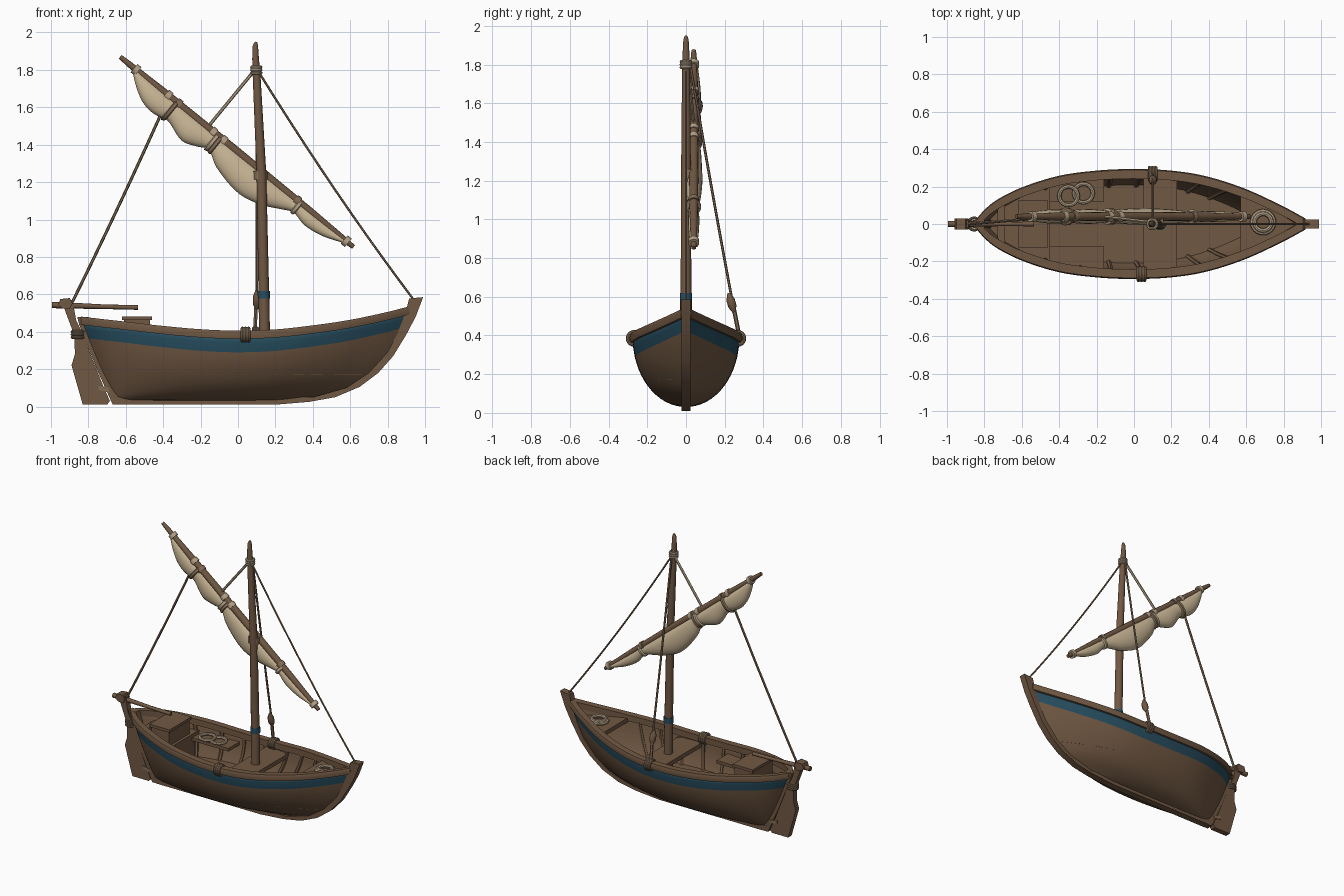
import bpy, bmesh
from math import sin, cos, pi, sqrt, radians
from mathutils import Vector as V

if "Cube" in bpy.data.objects:
    bpy.data.objects.remove(bpy.data.objects["Cube"])


def material(name, rgb):
    m = bpy.data.materials.new(name)
    m.use_nodes = True
    m.diffuse_color = (*rgb, 1)
    bsdf = m.node_tree.nodes["Principled BSDF"]
    bsdf.inputs["Base Color"].default_value = (*rgb, 1)
    bsdf.inputs["Roughness"].default_value = 0.8
    return m


WOOD = material("brown wood", (0.165, 0.098, 0.056))
BLUE = material("faded blue paint", (0.02, 0.075, 0.115))
SAIL = material("cream canvas", (0.60, 0.48, 0.31))
ROPE = material("pale rope", (0.47, 0.37, 0.25))
DARK = material("tarred rope", (0.23, 0.155, 0.095))
parts = []


def finish(name, bm, *mats):
    me = bpy.data.meshes.new(name)
    bm.to_mesh(me)
    bm.free()
    ob = bpy.data.objects.new(name, me)
    bpy.context.collection.objects.link(ob)
    for m in mats:
        me.materials.append(m)
    parts.append(ob)
    return ob


def curve_at(table, x):
    """Smooth interpolation through (x, value) pairs."""
    x = min(max(x, table[0][0]), table[-1][0])
    n = len(table) - 1
    i = next(k for k in range(n) if x <= table[k + 1][0])

    def slope(k):
        a, b = table[max(k - 1, 0)], table[min(k + 1, n)]
        return (b[1] - a[1]) / (b[0] - a[0])
    (x0, y0), (x1, y1) = table[i], table[i + 1]
    h, t = x1 - x0, (x - x0) / (x1 - x0)
    return (y0 * (1 + 2 * t) * (1 - t) ** 2 + y1 * t * t * (3 - 2 * t)
            + h * slope(i) * t * (1 - t) ** 2 - h * slope(i + 1) * t * t * (1 - t))


def loft(name, rings, mat):
    """Closed, capped skin through equal rings of points."""
    bm = bmesh.new()
    vs = [[bm.verts.new(p) for p in ring] for ring in rings]
    n = len(vs[0])
    for a, b in zip(vs, vs[1:]):
        for k in range(n):
            bm.faces.new((a[k], a[(k + 1) % n], b[(k + 1) % n], b[k]))
    bm.faces.new(vs[0])
    bm.faces.new(vs[-1])
    bmesh.ops.recalc_face_normals(bm, faces=bm.faces)
    return finish(name, bm, mat)


def tube(name, pts, radii, mat, sides=10):
    pts = [V(p) for p in pts]
    if not isinstance(radii, (list, tuple)):
        radii = [radii] * len(pts)
    spans = [max(p[k] for p in pts) - min(p[k] for p in pts) for k in range(3)]
    ref = V([float(k == spans.index(min(spans))) for k in range(3)])
    rings = []
    for i, p in enumerate(pts):
        d = pts[min(i + 1, len(pts) - 1)] - pts[max(i - 1, 0)]
        u = d.cross(ref).normalized()
        w = d.cross(u).normalized()
        rings.append([p + radii[i] * (u * cos(2 * pi * k / sides) + w * sin(2 * pi * k / sides))
                      for k in range(sides)])
    return loft(name, rings, mat)


def rope(name, a, b, r, sag=0.0, mat=DARK):
    a, b = V(a), V(b)
    pts = [a.lerp(b, i / 10) - V((0, 0, sag * 4 * (i / 10) * (1 - i / 10))) for i in range(11)]
    return tube(name, pts, r, mat, 6)


def prism(name, outline, half, mat, y=0.0):
    return loft(name, [[V((x, y + s * half, z)) for x, z in outline] for s in (-1, 1)], mat)


def coil(name, loc, major, minor, mat, rot=(0, 0, 0)):
    bpy.ops.mesh.primitive_torus_add(location=loc, rotation=rot, major_radius=major, minor_radius=minor,
                                     major_segments=24, minor_segments=8)
    ob = bpy.context.object
    ob.name = name
    ob.data.materials.append(mat)
    parts.append(ob)


# Hull lines: stem and stern rake by height, sheer and breadth by length
STEM = [(.03, .32), (.1, .6), (.2, .74), (.3, .82), (.4, .87), (.53, .92)]
STERN = [(.03, -.66), (.2, -.74), (.45, -.84)]
SHEER = [(0, .465), (.14, .437), (.25, .415), (.37, .397), (.48, .39), (.6, .396), (.71, .416),
         (.83, .447), (.94, .49), (1, .52)]
BEAM = [(0, .012), (.03, .07), (.07, .12), (.14, .18), (.25, .24), (.37, .268), (.48, .276), (.6, .268),
        (.71, .238), (.83, .17), (.94, .075), (1, .012)]
KEEL_Z, BAND = .03, .1


def hull_point(s, z):
    top = curve_at(SHEER, s)
    c = 1 - (z - KEEL_Z) / (top - KEEL_Z)
    a, b = curve_at(STERN, z), curve_at(STEM, z)
    return V((a + (b - a) * s, curve_at(BEAM, s) * sqrt(max(0, 1 - c * c)), z))


def half_beam(x, z):
    a, b = curve_at(STERN, z), curve_at(STEM, z)
    return hull_point(min(max((x - a) / (b - a), 0), 1), z).y


# Hull shell with painted band
N, M = 48, 12
bm = bmesh.new()
grid = []
for i in range(N + 1):
    s = (1 - cos(pi * i / N)) / 2
    top = curve_at(SHEER, s)
    zs = [KEEL_Z + (top - BAND - KEEL_Z) * (k / M) ** 1.6 for k in range(M + 1)] + [top - BAND / 2, top]
    side = [hull_point(s, z) for z in zs]
    row = [V((p.x, -p.y, p.z)) for p in reversed(side[1:])] + side
    grid.append([bm.verts.new(p) for p in row])
last = len(grid[0]) - 1
for a, b in zip(grid, grid[1:]):
    for j in range(last):
        f = bm.faces.new((a[j], a[j + 1], b[j + 1], b[j]))
        f.material_index = int(j < 2 or j >= last - 2)
hull = finish("hull", bm, WOOD, BLUE, WOOD, WOOD)
mod = hull.modifiers.new("planking", "SOLIDIFY")
mod.thickness, mod.offset, mod.material_offset = .018, -1, 2

# Gunwale, mirrored across the centreline
rings = []
for i in range(N + 1):
    p = hull_point(i / N, curve_at(SHEER, i / N))
    rings.append([V((p.x, max(p.y + dy, 0), p.z + dz))
                  for dy, dz in ((.012, -.028), (.018, 0), (.012, .016), (-.034, .016), (-.034, -.028))])
rail = loft("gunwale", rings, WOOD)
rail.modifiers.new("mirror", "MIRROR").use_axis = (False, True, False)

# Keel, stem and stern post
prism("keel_and_stem", [(-.64, .01), (.2, .01), (.38, .025), (.52, .05), (.65, .105), (.75, .18), (.83, .27),
                        (.9, .385), (.95, .48), (.99, .585), (.915, .578), (.895, .5), (.85, .385), (.8, .29),
                        (.7, .18), (.58, .1), (.4, .05), (-.66, .05)], .024, WOOD)
prism("stern_post", [(-.62, .01), (-.67, .01), (-.755, .2), (-.85, .44), (-.86, .48), (-.8, .48),
                     (-.72, .2), (-.64, .05)], .022, WOOD)

# Rudder with tiller and fittings
prism("rudder", [(-.83, .01), (-.70, .01), (-.685, .03), (-.725, .12), (-.765, .22), (-.8, .31), (-.825, .38),
                 (-.865, .46), (-.885, .57), (-.945, .57), (-.92, .5), (-.875, .38), (-.872, .28),
                 (-.89, .22)], .02, WOOD)
prism("rudder_head", [(-.96, .545), (-.95, .575), (-.9, .58), (-.885, .55), (-.9, .52), (-.94, .525)], .03, WOOD)
tube("tiller", [(-.995, 0, .543), (-.9, 0, .54), (-.7, 0, .533), (-.535, 0, .53)], [.017, .016, .012, .013], WOOD)
for k, z in enumerate((.37, .385, .4)):
    coil(f"rudder_lashing_{k}", (-.855, 0, z), .032, .008, DARK)
prism("rudder_hinge", [(-.745, .09), (-.69, .075), (-.69, .1), (-.745, .11)], .026, DARK)


# Decks and seats fitted to the hull sides
def deck(name, x0, x1, z, thick, inner=None, side=1):
    xs = [x0 + (x1 - x0) * i / 12 for i in range(13)]
    edge = [(x, side * max(half_beam(x, z) - .012, .004)) for x in xs]
    back = [(x, -y if inner is None else side * inner) for x, y in reversed(edge)]
    loft(name, [[V((x, y, h)) for x, y in edge + back] for h in (z - thick, z)], WOOD)


deck("floor", -.72, .66, .19, .02)
deck("fore_deck", .57, .885, .435, .03)
deck("stern_deck", -.79, -.45, .36, .025)
deck("stern_beam", -.73, -.69, .4, .04)
deck("mast_thwart", .05, .23, .355, .03)
for side, label in ((1, "left"), (-1, "right")):
    deck(label + "_bench", -.45, -.16, .335, .022, .12, side)
    for k, s in enumerate((.2, .31, .41, .51, .62, .7, .78)):
        pts = [hull_point(s, .13 + (curve_at(SHEER, s) - .15) * i / 6) for i in range(7)]
        tube(f"{label}_rib_{k}", [(p.x, side * (p.y - .02), p.z) for p in pts], .013, WOOD, 6)
prism("stern_locker", [(-.61, .35), (-.47, .35), (-.47, .462), (-.61, .462)], .115, WOOD)
prism("locker_lid", [(-.62, .462), (-.46, .462), (-.46, .482), (-.62, .482)], .125, WOOD)
prism("mast_step", [(.07, .18), (.21, .18), (.19, .22), (.09, .22)], .06, WOOD)
prism("locker_leg", [(-.47, .19), (-.45, .19), (-.45, .36), (-.47, .36)], .15, WOOD)

# Mast with painted band and lashings
tube("mast", [(.143, 0, .19), (.14, 0, .5), (.125, 0, 1.25), (.1, 0, 1.76), (.094, 0, 1.86), (.093, 0, 1.93),
              (.096, 0, 1.95)], [.031, .029, .026, .021, .018, .014, .006], WOOD, 14)
tube("mast_band", [(.139, 0, .578), (.138, 0, .618)], .033, BLUE, 14)
tube("mast_lashing", [(.12, .015, 1.215), (.12, .015, 1.26)], .038, DARK, 12)
for k, z in enumerate((1.785, 1.8, 1.815)):
    coil(f"masthead_rope_{k}", (.098, 0, z), .024, .009, ROPE)

# Yard, furled sail and sail ties
TOP, ALONG, DOWN = V((-.63, .04, 1.87)), V((.775, 0, -.632)), V((-.632, 0, -.775))
SAG = [(.1, .01), (.13, .045), (.225, .105), (.3, .125), (.37, .118), (.41, .105), (.54, .142), (.62, .115),
       (.68, .088), (.77, .134), (.95, .168), (1.08, .14), (1.2, .08), (1.24, .06), (1.33, .077),
       (1.44, .062), (1.54, .025), (1.58, .008)]


def sail_ring(t, grow=0.0):
    d = curve_at(SAG, t)
    mid, wide = d / 2 - .002, .016 + .17 * d + grow
    return [TOP + ALONG * t + DOWN * (mid + (d / 2 + grow) * cos(a)) + V((0, wide * sin(a), 0))
            for a in (2 * pi * k / 16 for k in range(16))]


tube("yard", [TOP + ALONG * t for t in (0, .06, .3, .8, 1.3, 1.56, 1.61)],
     [.012, .016, .022, .025, .022, .016, .012], WOOD, 12)
loft("furled_sail", [sail_ring(.1 + 1.48 * i / 64) for i in range(65)], SAIL)
for k, (t, mat) in enumerate(((.39, DARK), (.67, ROPE), (.69, DARK), (1.24, ROPE))):
    loft(f"sail_tie_{k}", [sail_ring(t + dt, g) for dt, g in ((-.013, .002), (-.008, .012), (.008, .012),
                                                               (.013, .002))], mat)
for k, t in enumerate((.11, .33, .4, .64, .71, 1.22, 1.56)):
    p = TOP + ALONG * t
    tube(f"yard_lashing_{k}", [p - ALONG * .014, p + ALONG * .014], .029, DARK if k in (2, 5) else ROPE)

# Standing and running ropes
rope("fore_stay", (.11, 0, 1.79), (.94, 0, .57), .006, .03)
rope("aft_sheet", (-.40, .04, 1.59), (-.885, 0, .56), .008, .012)
rope("yard_halyard", (.09, .01, 1.8), (-.165, .04, 1.49), .009, 0, ROPE)
rope("side_shroud", (.1, .025, 1.78), (.1, .235, .6), .007, .015)
rope("shroud_tail", (.1, .235, .6), (.09, .275, .4), .011)
tube("shroud_block", [(.1, .222, .62), (.1, .23, .585), (.1, .24, .55), (.1, .248, .52)],
     [.008, .022, .022, .008], WOOD)

# Rope wraps on the gunwale
for side, x in ((1, .1), (-1, .04)):
    for k in (-1, 0, 1):
        coil(f"rail_wrap_{x}_{k + 1}", (x + k * .016, side * .268, .385), .033, .01, DARK, (0, pi / 2, 0))

# Coiled ropes left lying on deck
for k, r in enumerate((.058, .045)):
    coil(f"fore_coil_{k}", (.69, .01, .447 + k * .012), r, .012, ROPE)
for k, (x, y) in enumerate(((-.27, .165), (-.35, .15))):
    coil(f"bench_coil_{k}", (x, y, .347 + k * .008), .05, .011, ROPE)

bpy.ops.object.select_all(action="DESELECT")
for ob in parts:
    ob.select_set(True)
bpy.context.view_layer.objects.active = hull
bpy.ops.object.shade_smooth_by_angle(angle=radians(38))
